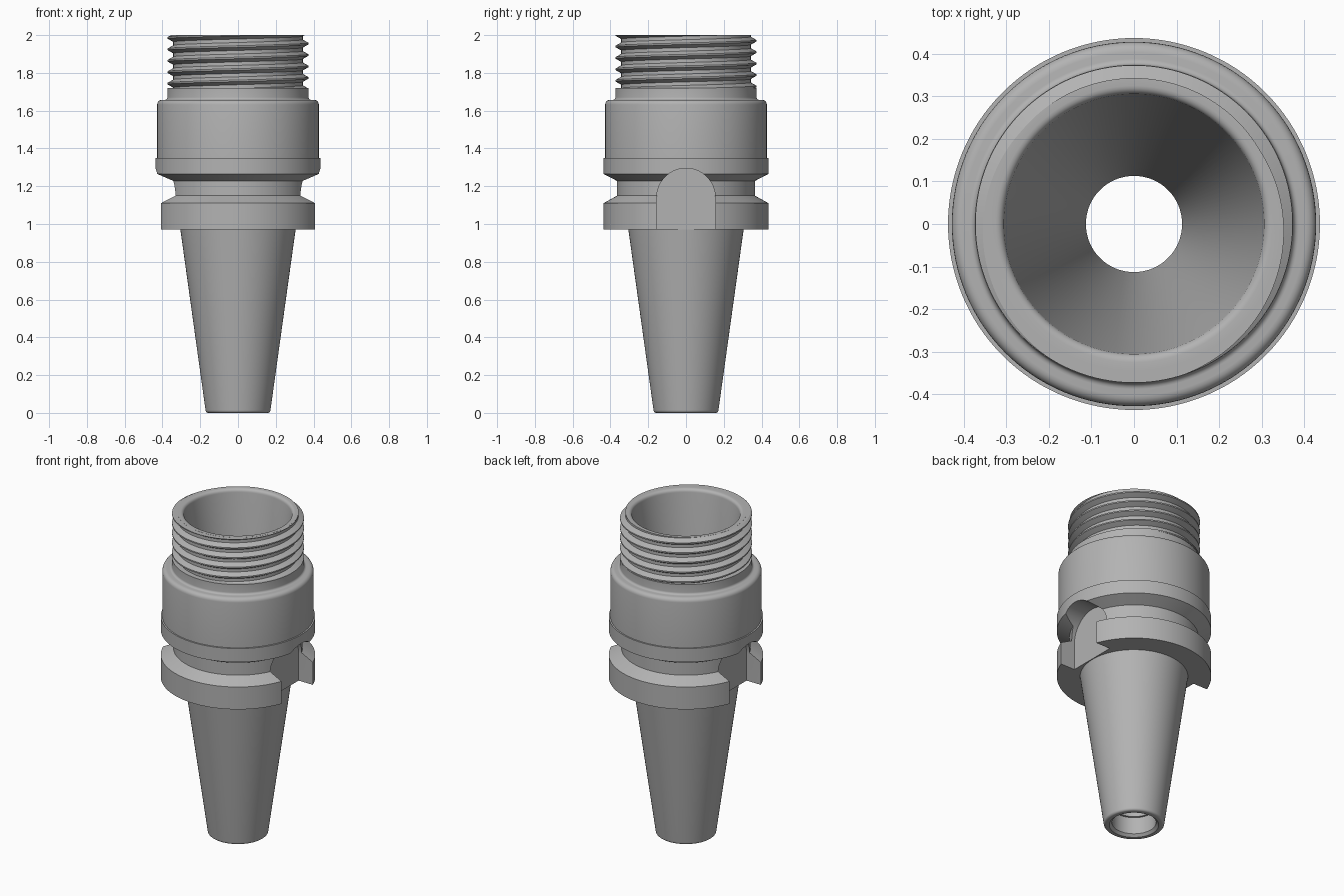
import bpy, bmesh
from math import sin, cos, pi, tau, radians

cube = bpy.data.objects.get("Cube")
if cube:
    bpy.data.objects.remove(cube, do_unlink=True)

steel = bpy.data.materials.new("brushed steel grey")
steel.use_nodes = True
GREY = (0.45, 0.45, 0.45, 1)
steel.diffuse_color = GREY
steel.node_tree.nodes["Principled BSDF"].inputs["Base Color"].default_value = GREY

SEG = 128


def make_object(name, bm):
    bmesh.ops.recalc_face_normals(bm, faces=bm.faces[:])
    mesh = bpy.data.meshes.new(name)
    bm.to_mesh(mesh)
    bm.free()
    mesh.materials.append(steel)
    obj = bpy.data.objects.new(name, mesh)
    bpy.context.collection.objects.link(obj)
    return obj


def activate(obj):
    bpy.ops.object.select_all(action='DESELECT')
    obj.select_set(True)
    bpy.context.view_layer.objects.active = obj


def smooth(obj):
    activate(obj)
    bpy.ops.object.shade_smooth_by_angle(angle=radians(28))


def arc(cr, cz, radius, start, end, steps=5):
    """Points of a fillet in the profile plane, angles in degrees."""
    angles = [radians(start + (end - start) * i / steps) for i in range(steps + 1)]
    return [(cr + radius * cos(a), cz + radius * sin(a)) for a in angles]


def lathe(name, profile):
    """Revolve a closed (radius, height) profile around z."""
    bm = bmesh.new()
    rings = [[bm.verts.new((r * cos(tau * i / SEG), r * sin(tau * i / SEG), z))
              for i in range(SEG)] for r, z in profile]
    for a, b in zip(rings, rings[1:] + rings[:1]):
        for i in range(SEG):
            j = (i + 1) % SEG
            bm.faces.new((a[i], a[j], b[j], b[i]))
    return make_object(name, bm)


# Holder body: taper, grooved flange, collar and conical bore in one profile
outside = ([(0.14, 0)] + arc(0.157, 0.015, 0.015, -90, 0)
           + [(0.305, 0.97), (0.437, 0.97), (0.437, 1.11), (0.365, 1.15),
              (0.365, 1.228), (0.437, 1.265), (0.437, 1.35), (0.428, 1.35)]
           + arc(0.403, 1.632, 0.025, 0, 90)
           + arc(0.388, 1.671, 0.014, 270, 180)
           + [(0.374, 1.72), (0.343, 1.72), (0.343, 2.0)])
inside = (arc(0.325, 1.98, 0.02, 90, 180)
          + [(0.113, 0.64), (0.113, 0.12), (0.125, 0.12), (0.125, 0.015)])
body = lathe("holder_body", outside + inside)


# Drive slots: round-topped cutters on both sides of the flange
def slot_cutter(side):
    bm = bmesh.new()
    outline = [(-0.155, 0.9), (0.155, 0.9)] + [
        (0.155 * cos(pi * i / 32), 1.14 + 0.155 * sin(pi * i / 32)) for i in range(33)]
    near = [bm.verts.new((side * 0.31, y, z)) for y, z in outline]
    far = [bm.verts.new((side * 0.55, y, z)) for y, z in outline]
    bm.faces.new(near)
    bm.faces.new(far)
    for i in range(len(near)):
        j = (i + 1) % len(near)
        bm.faces.new((near[i], near[j], far[j], far[i]))
    return make_object("slot_cutter", bm)


for side in (-1, 1):
    cutter = slot_cutter(side)
    cut = body.modifiers.new("drive_slot", 'BOOLEAN')
    cut.operation = 'DIFFERENCE'
    cut.solver = 'EXACT'
    cut.object = cutter
    activate(body)
    bpy.ops.object.modifier_apply(modifier=cut.name)
    bpy.data.objects.remove(cutter, do_unlink=True)
smooth(body)

# Screw thread: V-shaped ridge swept along a helix and trimmed at the rim
PITCH = 0.0605
section = [(0.335, -0.025), (0.343, -0.021), (0.373, -0.004),
           (0.373, 0.004), (0.343, 0.021), (0.335, 0.025)]
bm = bmesh.new()
start = 1.955 - 5 * PITCH
previous = None
for i in range(6 * SEG + SEG // 2):
    a = tau * i / SEG
    ring = [bm.verts.new((r * cos(a), r * sin(a), start + PITCH * i / SEG + z))
            for r, z in section]
    if previous:
        for k in range(len(ring)):
            m = (k + 1) % len(ring)
            bm.faces.new((previous[k], previous[m], ring[m], ring[k]))
    previous = ring


def trim(height, direction):
    result = bmesh.ops.bisect_plane(
        bm, geom=bm.verts[:] + bm.edges[:] + bm.faces[:], plane_co=(0, 0, height),
        plane_no=(0, 0, direction), clear_outer=True)
    rim = [e for e in result["geom_cut"] if isinstance(e, bmesh.types.BMEdge)]
    bmesh.ops.holes_fill(bm, edges=rim, sides=0)


trim(1.9995, 1)
trim(1.71, -1)
smooth(make_object("screw_thread", bm))
